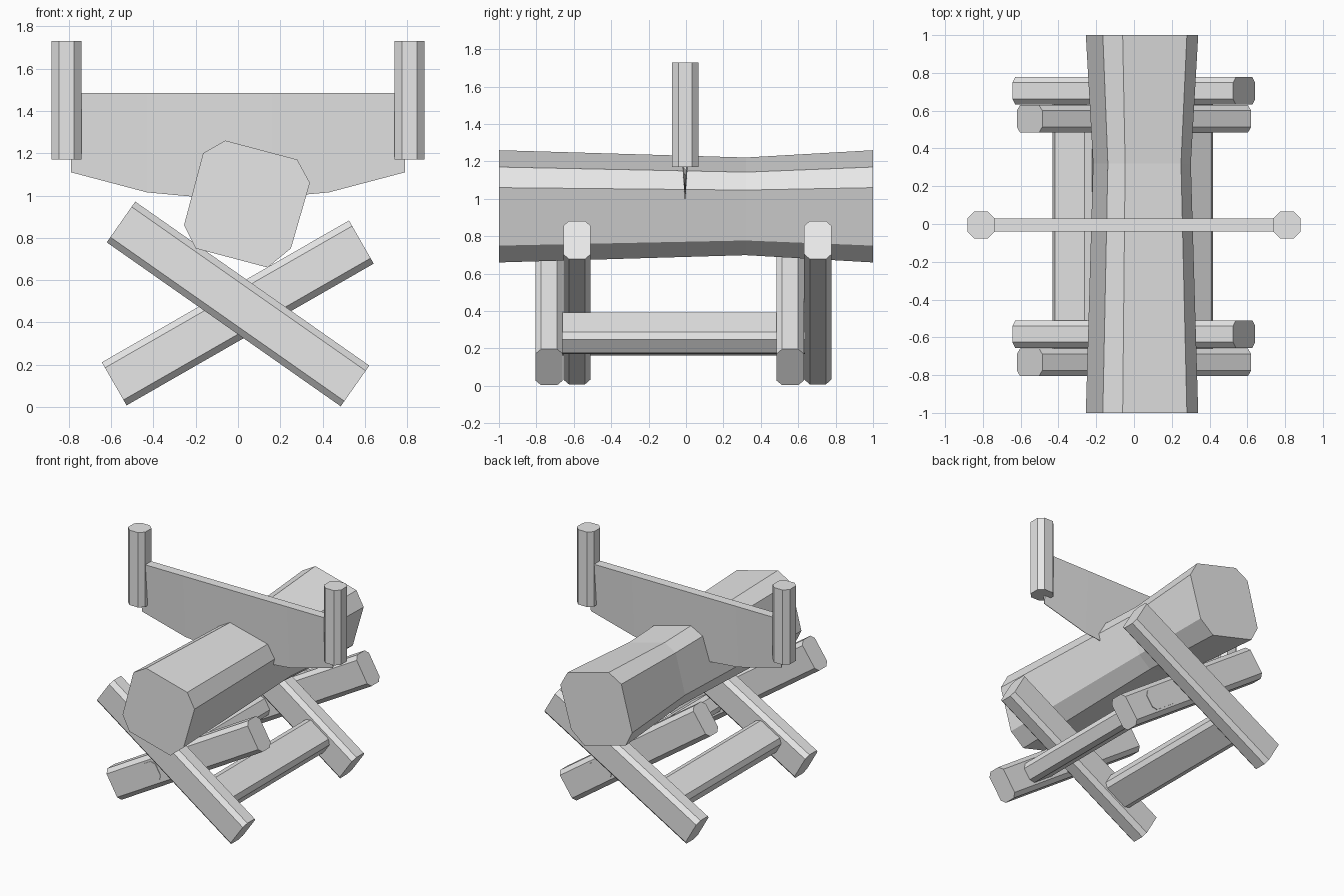
import bpy
import bmesh
from mathutils import Matrix, Vector

cube = bpy.data.objects.get("Cube")
if cube:
    bpy.data.objects.remove(cube, do_unlink=True)

grey = bpy.data.materials.new("plain grey")
grey.use_nodes = True
GREY = (0.8, 0.8, 0.8, 1)
grey.diffuse_color = GREY
grey.node_tree.nodes["Principled BSDF"].inputs["Base Color"].default_value = GREY


def loft(name, rings):
    """Skin a list of equal-length point rings and cap both ends."""
    bm = bmesh.new()
    loops = [[bm.verts.new(p) for p in ring] for ring in rings]
    for a, b in zip(loops, loops[1:]):
        for i in range(len(a)):
            j = (i + 1) % len(a)
            bm.faces.new((a[i], a[j], b[j], b[i]))
    bm.faces.new(loops[0])
    bm.faces.new(loops[-1])
    bmesh.ops.recalc_face_normals(bm, faces=bm.faces)
    mesh = bpy.data.meshes.new(name)
    bm.to_mesh(mesh)
    bm.free()
    mesh.materials.append(grey)
    obj = bpy.data.objects.new(name, mesh)
    bpy.context.collection.objects.link(obj)
    return obj


def beam(name, start, end, side, width, depth, chamfer):
    """Chamfered timber from start to end; depth is measured along side."""
    start, end, side = Vector(start), Vector(end), Vector(side).normalized()
    across = (end - start).cross(side).normalized()
    w, d = width / 2, depth / 2
    wi, di = w - chamfer, d - chamfer
    section = [(w, di), (wi, d), (-wi, d), (-w, di),
               (-w, -di), (-wi, -d), (wi, -d), (w, -di)]
    return loft(name, [[p + across * a + side * b for a, b in section]
                       for p in (start, end)])


# Crossed legs: centre-line ends in the xz plane, per diagonal
DIAGONALS = {
    "falling": ((-0.553, 0.875), (0.553, 0.10), (-0.732, 0.557)),
    "rising": ((-0.585, 0.11), (0.583, 0.78), (-0.583, 0.705)),
}
for kind, (a, b, depths) in DIAGONALS.items():
    for place, y in zip(("front", "back"), depths):
        beam(f"{place}_{kind}_leg", (a[0], y, a[1]), (b[0], y, b[1]),
             (0, 1, 0), 0.235, 0.146, 0.03)

# Stretchers lie flat along the lower half of each diagonal
for name, x, kind in (("left_stretcher", 0.295, "falling"),
                      ("right_stretcher", -0.305, "rising")):
    a, b, _ = DIAGONALS[kind]
    t = (x - a[0]) / (b[0] - a[0])
    z = a[1] + t * (b[1] - a[1])
    beam(name, (x, -0.66, z), (x, 0.635, z),
         (b[0] - a[0], 0, b[1] - a[1]), 0.145, 0.24, 0.03)

# Log: uneven eight-sided section, slimmer past the middle
log_section = [(-0.06, 1.26), (0.28, 1.17), (0.34, 1.06), (0.25, 0.75),
               (0.14, 0.66), (-0.20, 0.75), (-0.255, 0.86), (-0.165, 1.20)]
cx, cz = 0.04, 0.96
loft("log", [[(cx + (x - cx) * s, y, cz + (z - cz) * s) for x, z in log_section]
             for y, s in ((-1, 1), (0.32, 0.87), (1, 1))])

# Saw blade: thick straight back narrowing to a curved cutting edge
SAW_Y = -0.005
half_edge = [(0.79, 1.11), (0.43, 1.015), (0.16, 0.99)]
edge = [(-x, z) for x, z in half_edge] + half_edge[::-1]
loft("saw_blade", [[(x, SAW_Y - 0.035, 1.485), (x, SAW_Y + 0.035, 1.485),
                    (x, SAW_Y + 0.002, z), (x, SAW_Y - 0.002, z)]
                   for x, z in edge])

# Upright saw handles
for name, x in (("left_handle", 0.81), ("right_handle", -0.81)):
    beam(name, (x, SAW_Y, 1.17), (x, SAW_Y, 1.73), (0, 1, 0), 0.142, 0.142, 0.035)
